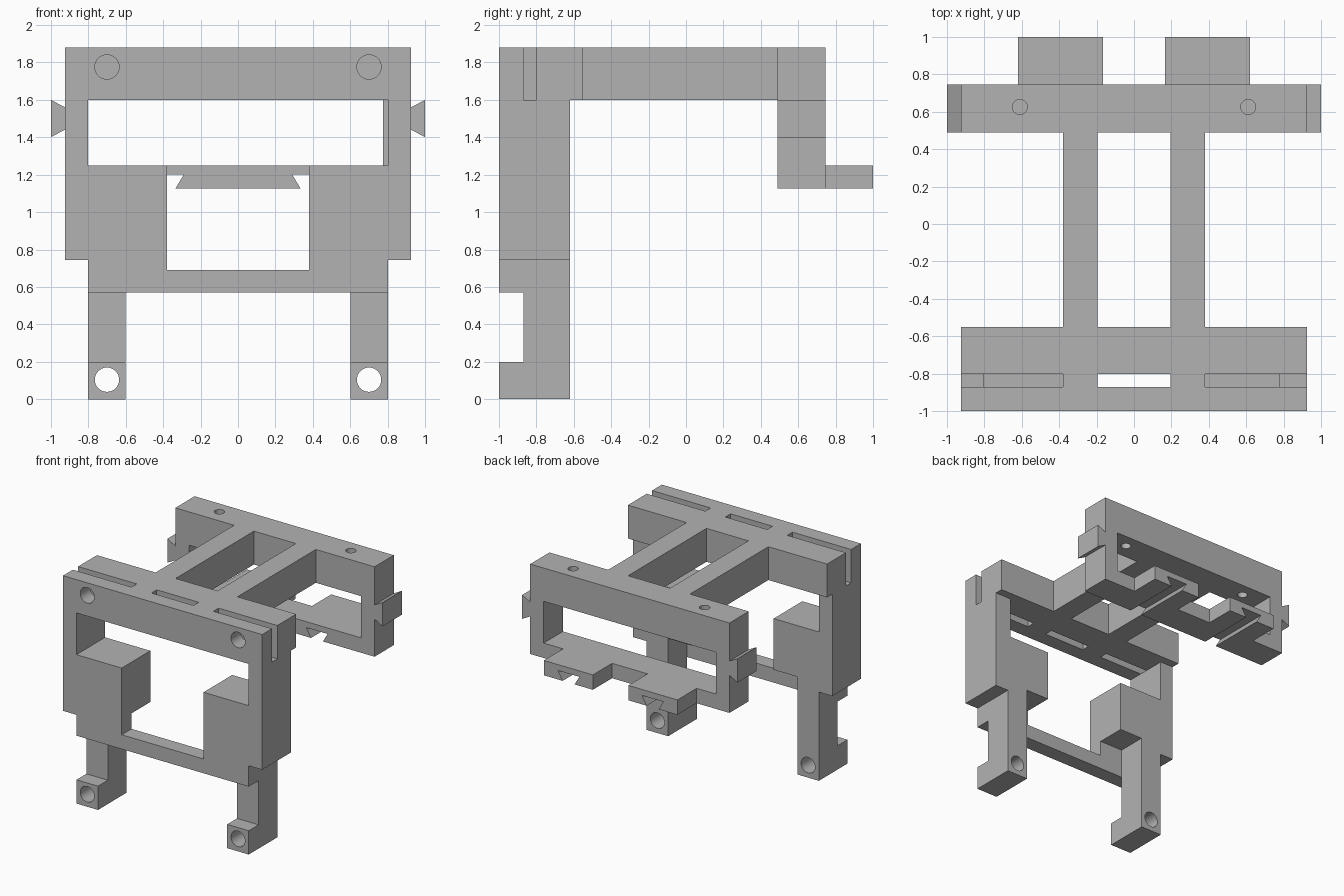
import bpy, bmesh, math
from mathutils import Vector

cube = bpy.data.objects.get("Cube")
if cube:
    bpy.data.objects.remove(cube, do_unlink=True)

grey = bpy.data.materials.new("plain_grey")
grey.use_nodes = True
colour = (0.45, 0.45, 0.45, 1)
grey.diffuse_color = colour
grey.node_tree.nodes["Principled BSDF"].inputs["Base Color"].default_value = colour


def prism(name, profile, lo, hi, axis="y"):
    """Extrude a closed profile along y (x,z points) or z (x,y points)."""
    def place(p, d):
        return (p[0], d, p[1]) if axis == "y" else (p[0], p[1], d)
    bm = bmesh.new()
    face = bm.faces.new([bm.verts.new(place(p, lo)) for p in profile])
    new = bmesh.ops.extrude_face_region(bm, geom=[face])["geom"]
    move = Vector(place((0, 0), hi - lo))
    bmesh.ops.translate(bm, vec=move, verts=[v for v in new if isinstance(v, bmesh.types.BMVert)])
    bmesh.ops.recalc_face_normals(bm, faces=bm.faces)
    mesh = bpy.data.meshes.new(name)
    bm.to_mesh(mesh)
    bm.free()
    mesh.materials.append(grey)
    ob = bpy.data.objects.new(name, mesh)
    bpy.context.collection.objects.link(ob)
    return ob


def rect(x0, x1, z0, z1):
    return [(x0, z0), (x1, z0), (x1, z1), (x0, z1)]


def circle(x, z, r, n=32):
    return [(x + r * math.cos(2 * math.pi * i / n), z + r * math.sin(2 * math.pi * i / n)) for i in range(n)]


def flip(profile, side):
    return [(side * x, z) for x, z in profile]


def mirrored(half):
    return half + flip(half, -1)[::-1]


def cut(ob, *cutters):
    bpy.context.view_layer.objects.active = ob
    for c in cutters:
        c.hide_render = True
        mod = ob.modifiers.new("cut", "BOOLEAN")
        mod.operation, mod.solver, mod.object = "DIFFERENCE", "EXACT", c
        bpy.ops.object.modifier_apply(modifier=mod.name)
        bpy.data.objects.remove(c, do_unlink=True)


W, IN, TOP = 0.925, 0.8, 1.88
FRONT, SLOT, SLOT_BACK, COL_BACK, HEAD_BACK = -1, -0.87, -0.8, -0.62, -0.55
BACK0, BACK1 = 0.49, 0.745
sides = ((1, "left"), (-1, "right"))

# Front plate with stepped outline and T-shaped window
plate = prism("front_plate", mirrored([(IN, 0.57), (IN, 0.745), (W, 0.745), (W, TOP)]), FRONT, SLOT)
window = mirrored([(0.38, 0.69), (0.38, 1.25), (IN, 1.25), (IN, 1.6)])
cut(plate, prism("window_cutter", window, -1.1, -0.7),
    *[prism("hole_cutter", circle(s * 0.7, 1.775, 0.065), -1.1, -0.7) for s, _ in sides])

# Header behind the plate, leaving three vertical slots
comb = mirrored([(0.195, SLOT_BACK), (0.195, SLOT), (0.38, SLOT), (0.38, SLOT_BACK), (W, SLOT_BACK), (W, HEAD_BACK)])
header = prism("front_header", comb, 1.6, TOP, "z")
parts = [plate, header]

for s, label in sides:
    # Column: leg, inner block and outer post in one piece
    post = 0.775 if s > 0 else IN
    col = [(0.6, 0), (IN, 0), (IN, 0.745), (W, 0.745), (W, 1.6), (post, 1.6),
           (post, 1.25), (0.38, 1.25), (0.38, 0.82), (0.6, 0.82)]
    column = prism(label + "_column", flip(col, s), SLOT, COL_BACK)
    foot = prism(label + "_foot", flip(rect(0.6, IN, 0, 0.2), s), FRONT, SLOT)
    for ob in (column, foot):
        cut(ob, prism("pin_cutter", circle(s * 0.7, 0.105, 0.065), -1.1, -0.5))

    # Beam joining front and rear frames
    arm = prism(label + "_beam", flip(rect(0.195, 0.38, 1.6, TOP), s), HEAD_BACK, BACK0)

    # Rear tab with dovetail groove
    groove = [(0.335, 1.125), (0.29, 1.2), (0.49, 1.2), (0.445, 1.125)]
    tab = [(0.165, 1.125)] + groove + [(0.62, 1.125), (0.62, 1.25), (0.165, 1.25)]
    rear_tab = prism(label + "_rear_tab", flip(tab, s), BACK1, 1)

    # Dovetail lug on the outer side
    lug = [(W, 1.44), (1, 1.4), (1, 1.6), (W, 1.56)]
    side_lug = prism(label + "_side_lug", flip(lug, s), BACK0, BACK1)
    parts += [column, foot, arm, rear_tab, side_lug]

# Rear frame with grooves, window and vertical pin holes
rear = prism("rear_frame", mirrored(groove + [(W, 1.125), (W, TOP)]), BACK0, BACK1)
cut(rear, prism("window_cutter", rect(-IN, IN, 1.25, 1.6), 0.3, 0.9),
    *[prism("hole_cutter", circle(s * 0.61, 0.625, 0.04), 1.5, 2, "z") for s, _ in sides])
parts.append(rear)

# Smooth hole walls, sharp edges elsewhere
bpy.ops.object.select_all(action="DESELECT")
for ob in parts:
    ob.select_set(True)
bpy.context.view_layer.objects.active = rear
bpy.ops.object.shade_smooth_by_angle(angle=math.radians(30))
